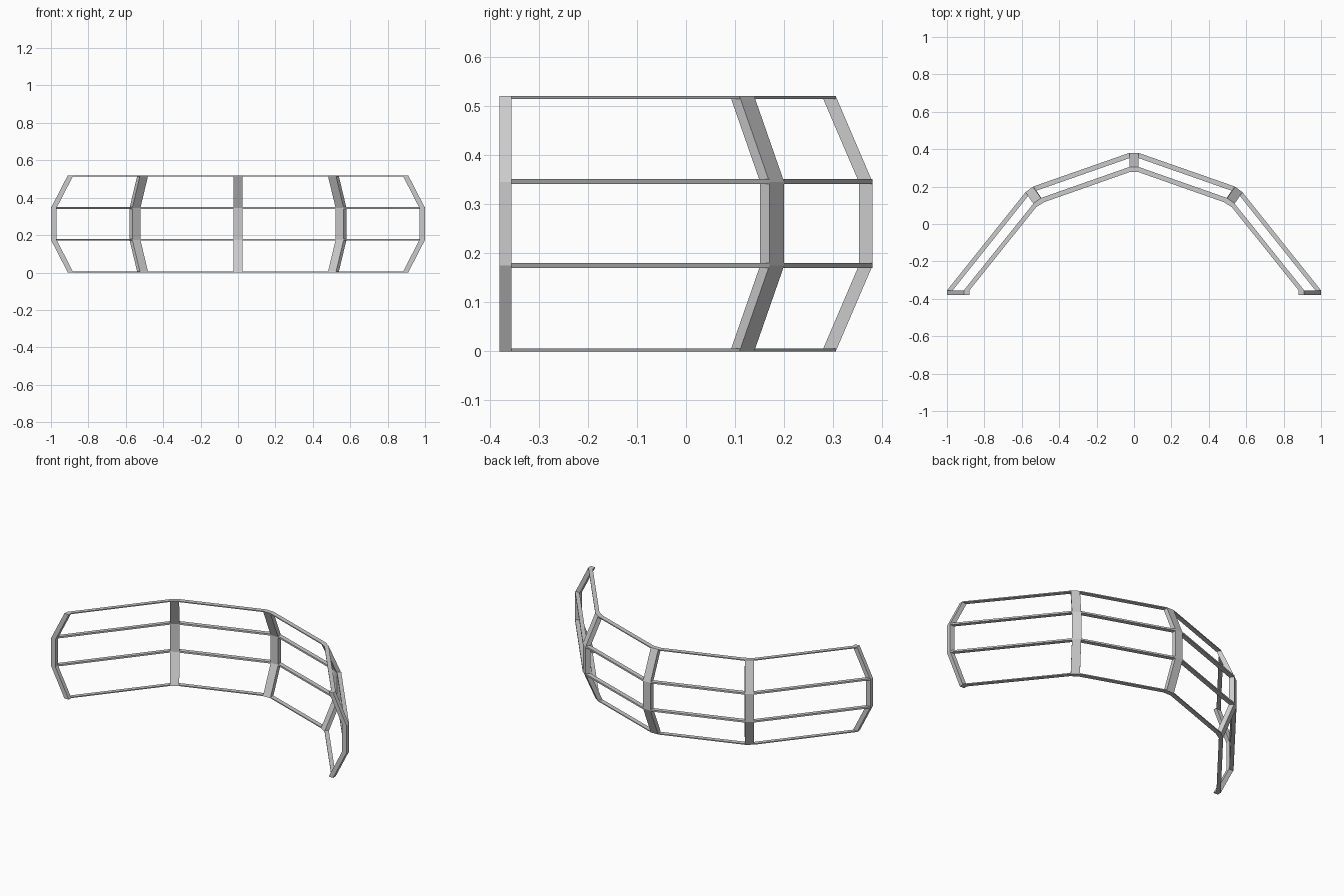
import bpy, bmesh
from mathutils import Vector

if "Cube" in bpy.data.objects:
    bpy.data.objects.remove(bpy.data.objects["Cube"])

# Plan outline of each post at mid height: outer start, outer end, inner end, inner start
CENTRE = [(-.025, .38), (.025, .38), (.025, .352), (-.025, .352)]
SIDE = [(.54, .2), (.58, .17), (.565, .151), (.522, .178)]
END = [(1, -.355), (1, -.38), (.97, -.38), (.97, -.355)]
# Inward lean of each post at the top and bottom edge
LEAN = {"centre": (0, -.075), "side": (-.042, -.061), "end": (-.09, 0)}
PLAN = {"centre": CENTRE, "side": SIDE, "end": END}
LEVELS = [(0, 1), (.175, 0), (.345, 0), (.52, 1)]


def ring(points, lean, amount, z, sign):
    return [Vector((sign * (x + lean[0] * amount), y + lean[1] * amount, z))
            for x, y in points]


def loft(name, rings):
    bm = bmesh.new()
    rows = [[bm.verts.new(p) for p in r] for r in rings]
    n = len(rows[0])
    for a, b in zip(rows, rows[1:]):
        for i in range(n):
            j = (i + 1) % n
            bm.faces.new((a[i], a[j], b[j], b[i]))
    bm.faces.new(rows[0])
    bm.faces.new(rows[-1])
    bmesh.ops.recalc_face_normals(bm, faces=bm.faces)
    mesh = bpy.data.meshes.new(name)
    bm.to_mesh(mesh)
    bm.free()
    bpy.context.collection.objects.link(bpy.data.objects.new(name, mesh))


# Bent upright posts
def post(name, key, sign):
    loft(name, [ring(PLAN[key], LEAN[key], a, z, sign) for z, a in LEVELS])


# Thin rails running from the end of one post to the start of the next
def rail(name, k0, k1, sign, amount, z0, z1):
    a = ring(PLAN[k0], LEAN[k0], amount, 0, sign)
    b = ring(PLAN[k1], LEAN[k1], amount, 0, sign)
    plan = [a[1], b[0], b[3], a[2]]
    loft(name, [[p + Vector((0, 0, z)) for p in plan] for z in (z0, z1)])


post("centre_post", "centre", 1)
RAILS = [("bottom", 1, 0, .006), ("lower", 0, .17, .18),
         ("upper", 0, .341, .351), ("top", 1, .514, .52)]
for side, sign in (("right", 1), ("left", -1)):
    post(f"{side}_middle_post", "side", sign)
    post(f"{side}_end_post", "end", sign)
    for level, amount, z0, z1 in RAILS:
        rail(f"{side}_{level}_inner_rail", "centre", "side", sign, amount, z0, z1)
        rail(f"{side}_{level}_outer_rail", "side", "end", sign, amount, z0, z1)
